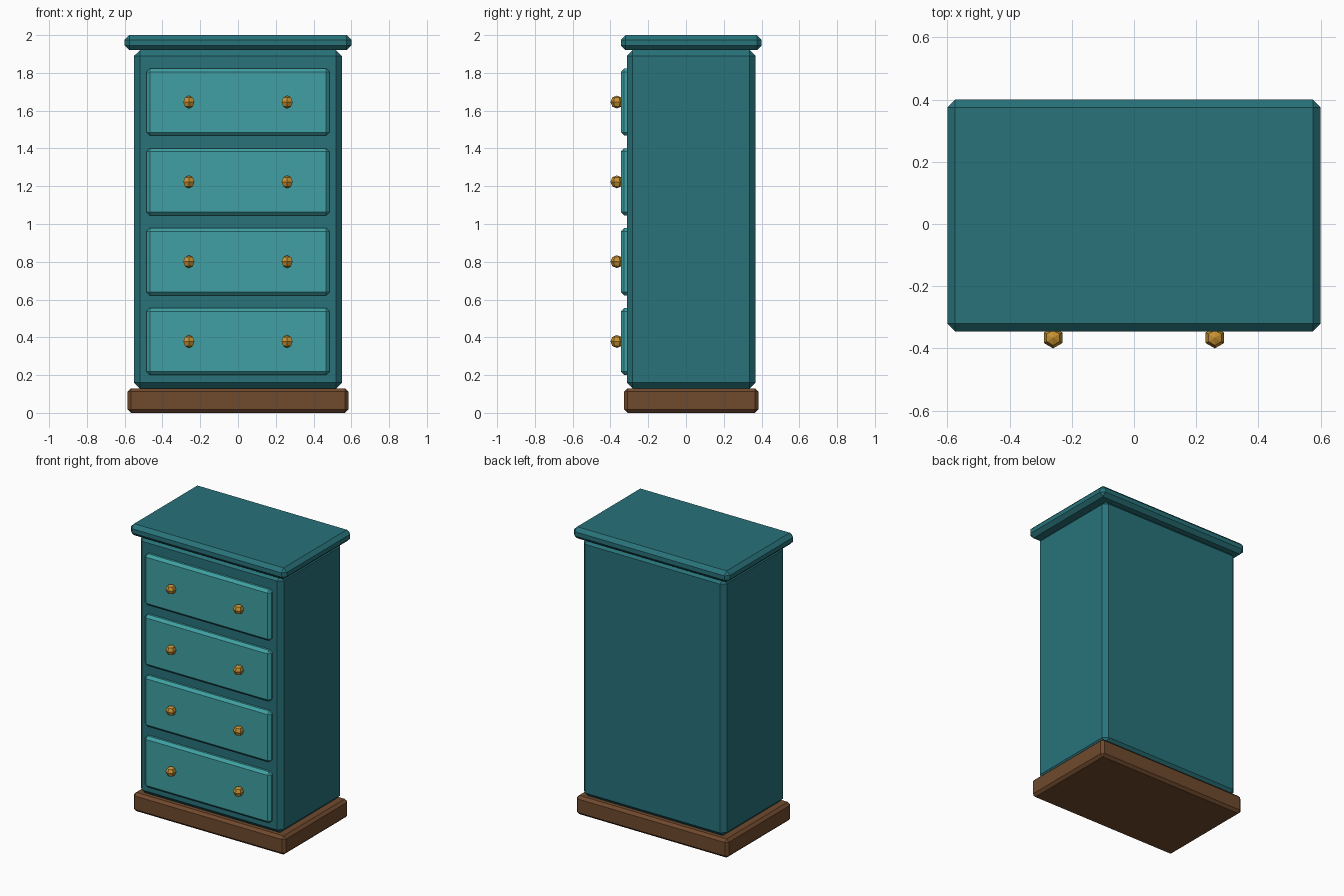
import bpy
import bmesh
from mathutils import Matrix

if "Cube" in bpy.data.objects:
    bpy.data.objects.remove(bpy.data.objects["Cube"])

CY = 0.0275          # depth centre of the cabinet (knobs stick out in front)
FRONT = -0.345       # drawer front plane


def material(name, rgb):
    m = bpy.data.materials.new(name)
    m.diffuse_color = (*rgb, 1)
    m.use_nodes = True
    m.node_tree.nodes["Principled BSDF"].inputs["Base Color"].default_value = m.diffuse_color
    return m


TEAL = material("teal_paint", (0.021, 0.171, 0.195))
LIGHT = material("light_teal_paint", (0.051, 0.351, 0.367))
WOOD = material("brown_wood", (0.162, 0.069, 0.027))
BRASS = material("brass", (0.57, 0.285, 0.033))


def add_object(name, bm, mat):
    mesh = bpy.data.meshes.new(name)
    bm.to_mesh(mesh)
    bm.free()
    mesh.materials.append(mat)
    obj = bpy.data.objects.new(name, mesh)
    bpy.context.collection.objects.link(obj)
    return obj


def box(name, width, y0, y1, z0, z1, chamfer, mat):
    """Box centred on x = 0 with chamfered edges."""
    bm = bmesh.new()
    bmesh.ops.create_cube(bm, size=1, matrix=Matrix.Translation((0, (y0 + y1) / 2, (z0 + z1) / 2))
                          @ Matrix.Diagonal((width, y1 - y0, z1 - z0, 1)))
    obj = add_object(name, bm, mat)
    bev = obj.modifiers.new("chamfer", 'BEVEL')
    bev.width = chamfer
    bev.segments = 1
    return obj


def knob(name, x, z):
    """Low-poly ball knob."""
    bm = bmesh.new()
    bmesh.ops.create_uvsphere(bm, u_segments=6, v_segments=4, radius=0.034,
                              matrix=Matrix.Translation((x, -0.366, z)))
    # keep a corner edge pointing straight forward
    if min(v.co.y for v in bm.verts) > -0.399:
        bmesh.ops.rotate(bm, verts=bm.verts, cent=(x, -0.366, z),
                         matrix=Matrix.Rotation(0.5235988, 3, 'Z'))
    return add_object(name, bm, BRASS)


# Carcass
box("plinth", 1.17, CY - 0.355, CY + 0.355, 0, 0.13, 0.018, WOOD)
box("cabinet_body", 1.10, CY - 0.34, CY + 0.34, 0.13, 1.92, 0.03, TEAL)
box("top_slab", 1.20, CY - 0.3725, CY + 0.3725, 1.92, 2.0, 0.025, TEAL)

# Four drawers, each with two knobs
for i in range(4):
    z = 0.378 + 0.4225 * i
    box(f"drawer_{i + 1}", 0.97, FRONT, FRONT + 0.06, z - 0.178, z + 0.178, 0.018, LIGHT)
    for side, x in (("left", -0.26), ("right", 0.26)):
        knob(f"drawer_{i + 1}_knob_{side}", x, z)
